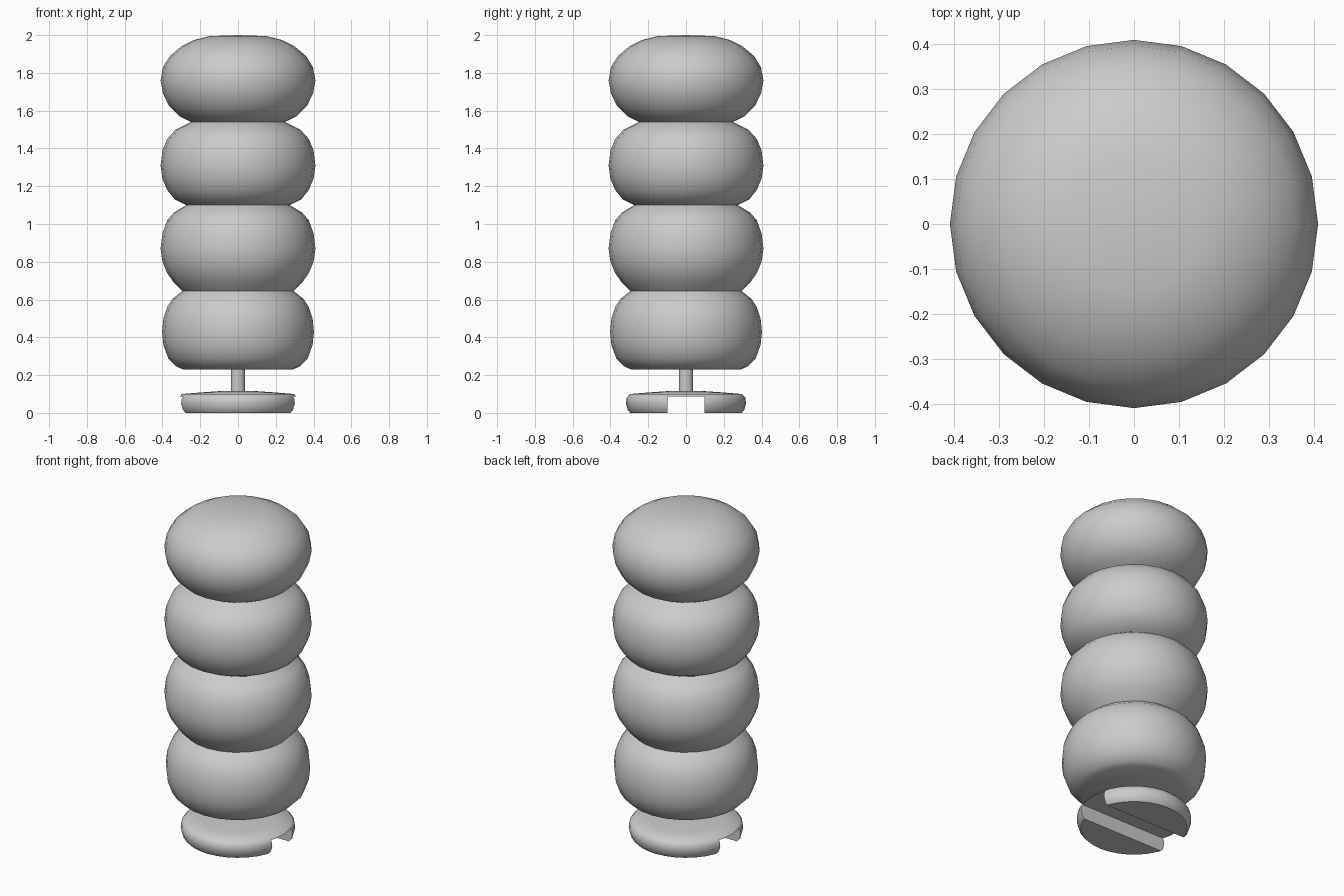
import bpy, bmesh
from math import sin, cos, tau

if "Cube" in bpy.data.objects:
    bpy.data.objects.remove(bpy.data.objects["Cube"])


def lathe(name, profile, seg):
    """Revolve (radius, z) points around z; ends at radius 0 become poles."""
    bm = bmesh.new()
    rings = []
    for r, z in profile:
        if r == 0:
            rings.append([bm.verts.new((0, 0, z))])
        else:
            rings.append([bm.verts.new((r * cos(tau * i / seg), r * sin(tau * i / seg), z))
                          for i in range(seg)])
    for a, b in zip(rings, rings[1:]):
        for i in range(seg):
            j = (i + 1) % seg
            if len(a) == 1:
                bm.faces.new((a[0], b[j], b[i]))
            elif len(b) == 1:
                bm.faces.new((a[i], a[j], b[0]))
            else:
                bm.faces.new((a[i], a[j], b[j], b[i]))
    bmesh.ops.recalc_face_normals(bm, faces=bm.faces)
    mesh = bpy.data.meshes.new(name)
    bm.to_mesh(mesh)
    bm.free()
    ob = bpy.data.objects.new(name, mesh)
    bpy.context.collection.objects.link(ob)
    return ob


def smooth(ob, angle):
    bpy.ops.object.select_all(action='DESELECT')
    ob.select_set(True)
    bpy.context.view_layer.objects.active = ob
    bpy.ops.object.shade_smooth_by_angle(angle=angle)


# Grip: four stacked round bulges
grip = lathe("grip", [
    (0, 0.23), (0.29, 0.23), (0.325, 0.245), (0.37, 0.29), (0.395, 0.36), (0.402, 0.43),
    (0.395, 0.50), (0.375, 0.56), (0.345, 0.605), (0.295, 0.645),
    (0.34, 0.69), (0.375, 0.74), (0.40, 0.80), (0.41, 0.87), (0.40, 0.95), (0.375, 1.02),
    (0.34, 1.06), (0.275, 1.10),
    (0.335, 1.13), (0.375, 1.18), (0.40, 1.24), (0.41, 1.31), (0.40, 1.39), (0.375, 1.45),
    (0.33, 1.50), (0.25, 1.54),
    (0.31, 1.57), (0.365, 1.625), (0.397, 1.69), (0.41, 1.76), (0.397, 1.83), (0.36, 1.89),
    (0.30, 1.94), (0.23, 1.975), (0.15, 1.995), (0, 2.0)], 24)
smooth(grip, 1.1)

# Stem between the grip and the foot
stem = lathe("stem", [(0, 0.10), (0.038, 0.10), (0.038, 0.24), (0, 0.24)], 24)
smooth(stem, 0.7)

# Foot: rounded disc with a slot cut across the underside
foot = lathe("foot", [(0, 0.005), (0.295, 0.005), (0.308, 0.015), (0.318, 0.05), (0.314, 0.08),
                      (0.297, 0.10), (0.20, 0.108), (0.10, 0.115), (0, 0.117)], 32)
for v in foot.data.vertices:
    if v.co.z < 0.01:
        v.co.z = 0
bpy.ops.mesh.primitive_cube_add(size=1, location=(0, 0, 0.0))
cutter = bpy.context.object
cutter.name = "slot_cutter"
cutter.scale = (1, 0.196, 0.172)
cutter.hide_render = True
mod = foot.modifiers.new("slot", 'BOOLEAN')
mod.operation = 'DIFFERENCE'
mod.solver = 'EXACT'
mod.object = cutter
bpy.context.view_layer.objects.active = foot
bpy.ops.object.modifier_apply(modifier=mod.name)
bpy.data.objects.remove(cutter)
smooth(foot, 0.8)
